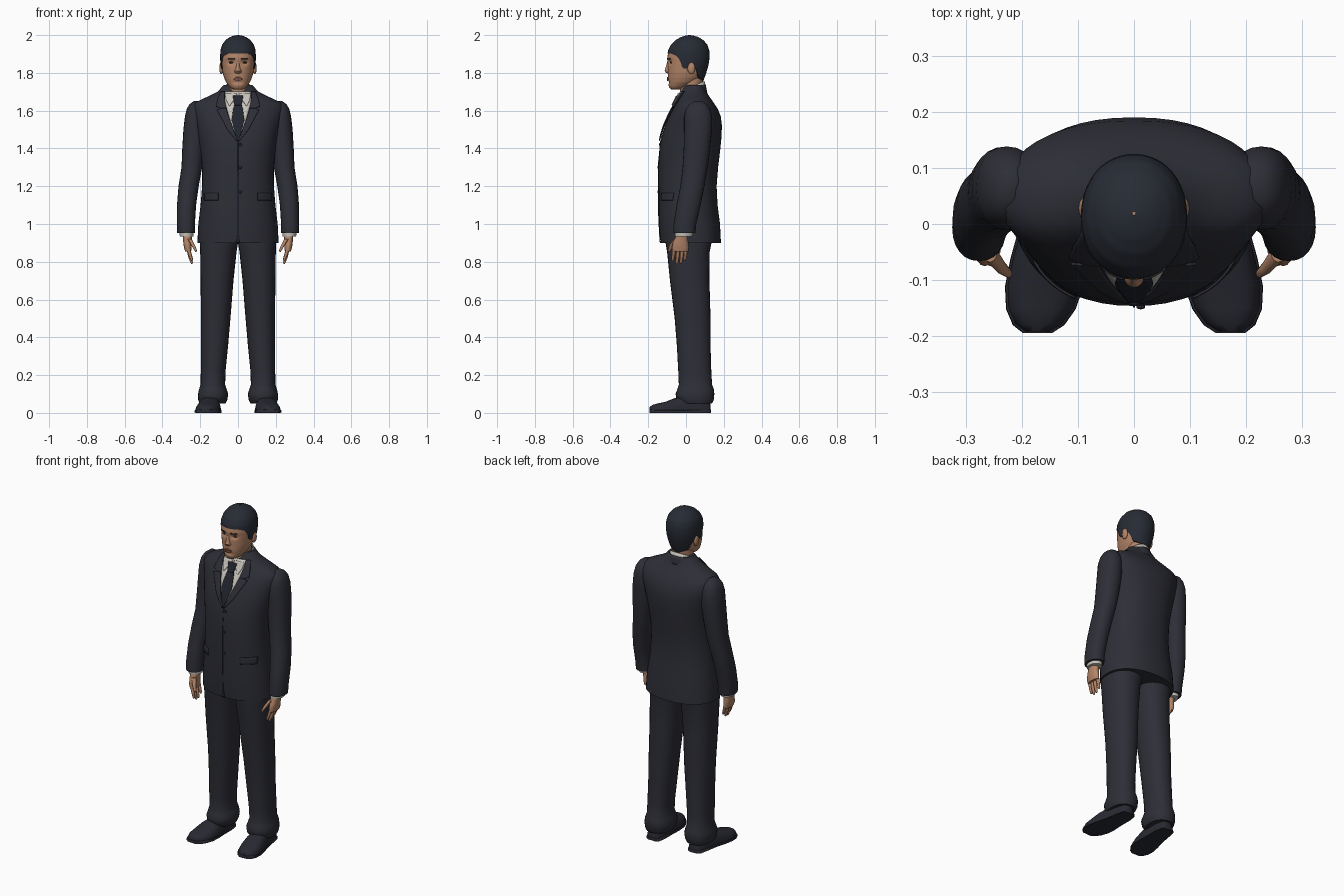
import bpy, bmesh, math
from mathutils import Vector

def material(name, rgb):
    m = bpy.data.materials.new(name)
    m.diffuse_color = (*rgb, 1)
    return m

SUIT = material("charcoal suit", (.027, .028, .038))
TIE = material("dark tie", (.016, .018, .027))
HAIR = material("black hair", (.020, .024, .034))
SHOE = material("black leather", (.022, .023, .032))
SHIRT = material("off white shirt", (.58, .55, .50))
SKIN = material("skin", (.45, .23, .135))
LIP = material("lip", (.32, .14, .09))
EYE = material("dark eye", (.07, .04, .03))

def grid(name, rings, mat, closed=True, caps=True, thick=0, angle=45):
    """Skin a list of point rings into one object."""
    bm = bmesh.new()
    vs = [[bm.verts.new(p) for p in r] for r in rings]
    n = len(rings[0])
    for a, b in zip(vs, vs[1:]):
        for i in range(n if closed else n - 1):
            j = (i + 1) % n
            bm.faces.new((a[i], a[j], b[j], b[i]))
    if closed and caps:
        bm.faces.new(vs[0])
        bm.faces.new(vs[-1])
    bmesh.ops.recalc_face_normals(bm, faces=bm.faces)
    me = bpy.data.meshes.new(name)
    bm.to_mesh(me)
    bm.free()
    me.materials.append(mat)
    me.shade_smooth()
    me.set_sharp_from_angle(angle=math.radians(angle))
    ob = bpy.data.objects.new(name, me)
    bpy.context.collection.objects.link(ob)
    if thick:
        m = ob.modifiers.new("thickness", 'SOLIDIFY')
        m.thickness, m.offset = thick, 0
    return ob

def sample(rows, z):
    """Rows are (z, centre x, half width, front y, back y), sorted by z."""
    z = min(max(z, rows[0][0]), rows[-1][0])
    for a, b in zip(rows, rows[1:]):
        if z <= b[0]:
            t = (z - a[0]) / (b[0] - a[0])
            return [p + (q - p) * t for p, q in zip(a[1:], b[1:])]

def spow(v, e):
    return math.copysign(abs(v) ** e, v)

def point(rows, z, a, n=2.0, s=1):
    cx, hw, yf, yb = sample(rows, z)
    return Vector((s * (cx + hw * spow(math.sin(a), 2 / n)),
                   (yf + yb) / 2 - (yb - yf) / 2 * spow(math.cos(a), 2 / n), z))

def loft(name, rows, mat, n=2.0, s=1, seg=24, zs=None, deform=None, caps=True):
    rows = sorted(rows)
    rings = [[point(rows, z, math.tau * i / seg, n, s) for i in range(seg)]
             for z in (zs or [r[0] for r in rows])]
    if deform:
        rings = [[deform(p) for p in r] for r in rings]
    return grid(name, rings, mat, caps=caps)

def patch(name, rows, mat, body, n, off, s=1, cols=8, thick=.004):
    """Thin plate laid on the front of a lofted body; rows are (z, x0, x1)."""
    rings = []
    for a, b in zip(rows, rows[1:]):
        for k in range(4 if b is not rows[-1] else 5):
            z, x0, x1 = [p + (q - p) * k / 4 for p, q in zip(a, b)]
            cx, hw, yf, yb = sample(body, z)
            ring = []
            for i in range(cols + 1):
                x = x0 + (x1 - x0) * i / cols
                t = min(abs(x) / hw, .97)
                y = (yf + yb) / 2 - (yb - yf) / 2 * (1 - t ** n) ** (1 / n)
                ring.append((s * x, y - off, z))
            rings.append(ring)
    return grid(name, rings, mat, closed=False, thick=thick)

def ball(name, loc, scale, mat):
    rows = [(loc[2] + scale[2] * math.sin(t), loc[0], scale[0] * math.cos(t) + 1e-4,
             loc[1] - scale[1] * math.cos(t) - 1e-4, loc[1] + scale[1] * math.cos(t) + 1e-4)
            for t in [math.pi * (k / 10 - .5) for k in range(11)]]
    return loft(name, rows, mat, seg=16)

# Jacket body
N = 2.25
torso = [(.90, 0, .215, -.135, .185), (1.0, 0, .210, -.144, .18), (1.1, 0, .198, -.145, .167),
         (1.2, 0, .19, -.145, .162), (1.3, 0, .19, -.146, .17), (1.4, 0, .20, -.140, .182),
         (1.46, 0, .21, -.130, .188), (1.52, 0, .222, -.112, .19), (1.57, 0, .235, -.09, .184),
         (1.61, 0, .243, -.07, .168), (1.64, 0, .232, -.052, .148), (1.66, 0, .192, -.042, .134),
         (1.68, 0, .148, -.034, .12), (1.70, 0, .108, -.028, .108), (1.735, 0, .077, -.01, .094)]
loft("jacket_body", torso, SUIT, N, seg=48)

# Shirt front, tie and jacket front details
patch("shirt_front", [(1.45, -.004, .004), (1.55, -.042, .042), (1.64, -.068, .068),
                      (1.70, -.068, .068)], SHIRT, torso, N, .003)
patch("tie_blade", [(1.44, -.004, .004), (1.55, -.034, .034), (1.61, -.025, .025),
                    (1.64, -.017, .017)], TIE, torso, N, .009)
patch("tie_knot", [(1.628, -.016, .016), (1.645, -.022, .022), (1.678, -.027, .027)],
      TIE, torso, N, .015, thick=.008)
patch("front_seam", [(.90, -.012, .010), (.945, -.002, .002), (1.45, -.0015, .0015)],
      TIE, torso, N, .002, cols=2, thick=.003)
for z in (1.17, 1.30, 1.42):
    ball("jacket_button", (.012, sample(torso, z)[2] - .002, z), (.008, .004, .008), TIE)
for s in (1, -1):
    patch("lapel", [(1.44, .002, .008), (1.5, .024, .056), (1.56, .046, .088), (1.605, .060, .112),
                    (1.612, .062, .086)], SUIT, torso, N, .008, s)
    patch("jacket_collar_front", [(1.612, .062, .090), (1.622, .064, .116), (1.66, .070, .108),
                                  (1.70, .070, .092)], SUIT, torso, N, .008, s)
    patch("pocket_flap", [(1.125, .105, .178), (1.165, .105, .178)], SUIT, torso, N, .005, s)
    patch("shirt_collar_flap", [(1.625, .044, .048), (1.655, .022, .062), (1.69, .006, .068)],
          SHIRT, torso, N, .011, s)

# Tilted collars around the neck
def collar(name, mat, r, lo, hi, a0, a1):
    rings = []
    for v in range(4):
        t = v / 3
        ring = []
        for i in range(33):
            a = a0 + (a1 - a0) * i / 32
            b = (1 - math.cos(a)) / 2          # 0 at the front, 1 at the back
            z = lo[0] + (lo[1] - lo[0]) * b + t * (hi[0] - lo[0] + (hi[1] - hi[0] - lo[1] + lo[0]) * b)
            k = r + .010 * (1 - t)
            ring.append((k * math.sin(a), .028 - (k + .002) * math.cos(a), z))
        rings.append(ring)
    grid(name, rings, mat, closed=False, thick=.005)
collar("shirt_collar", SHIRT, .066, (1.645, 1.70), (1.69, 1.757), .08, math.tau - .08)
collar("jacket_collar", SUIT, .072, (1.64, 1.685), (1.675, 1.738), 1.2, math.tau - 1.2)

# Neck and head
loft("neck", [(1.62, 0, .062, -.03, .09), (1.70, 0, .06, -.032, .088), (1.74, 0, .058, -.03, .088),
              (1.82, 0, .06, -.02, .095)], SKIN)
head = [(1.712, 0, .022, -.078, -.035), (1.718, 0, .036, -.086, -.01), (1.73, 0, .048, -.092, .02),
        (1.75, 0, .063, -.095, .06), (1.775, 0, .074, -.096, .085), (1.80, 0, .081, -.096, .098),
        (1.84, 0, .086, -.097, .11), (1.88, 0, .089, -.099, .118), (1.91, 0, .088, -.094, .117),
        (1.94, 0, .08, -.08, .108), (1.965, 0, .06, -.055, .085), (1.98, 0, .03, -.02, .05)]

def sockets(p):
    # eye sockets and the hollow under the lower lip
    d = math.exp(-((abs(p.x) - .034) / .017) ** 2 - ((p.z - 1.856) / .013) ** 2)
    e = .5 * math.exp(-(p.x / .03) ** 2 - ((p.z - 1.75) / .008) ** 2)
    return p + Vector((0, (.013 * (d + e)) if p.y < 0 else 0, 0))
loft("head", head, SKIN, 2.15, seg=72, zs=[1.712 + .268 * k / 54 for k in range(55)], deform=sockets)
loft("nose", [(1.796, 0, .012, -.098, -.07), (1.801, 0, .018, -.106, -.07), (1.811, 0, .019, -.113, -.07),
              (1.822, 0, .013, -.110, -.07), (1.845, 0, .009, -.103, -.07),
              (1.868, 0, .008, -.097, -.07)], SKIN, seg=20)
patch("upper_lip", [(1.768, -.026, .026), (1.777, -.012, .012)], LIP, head, 2.15, .002)
patch("lower_lip", [(1.757, -.012, .012), (1.767, -.024, .024)], LIP, head, 2.15, .003)
for s in (1, -1):
    ball("eye", (s * .034, -.076, 1.855), (.014, .009, .006), EYE)
    ball("ear", (s * .088, .028, 1.825), (.011, .02, .032), SKIN)
    patch("eyebrow", [(1.872, .016, .052), (1.878, .018, .050)], HAIR, head, 2.15, .001, s, thick=.003)

# Hair cap with a hairline that depends on direction
hair = [(1.74, 0, .064, -.09, .085), (1.79, 0, .082, -.095, .104), (1.84, 0, .092, -.099, .119),
        (1.88, 0, .095, -.101, .125), (1.92, 0, .093, -.095, .123), (1.95, 0, .084, -.079, .113),
        (1.975, 0, .065, -.053, .09), (1.99, 0, .042, -.026, .064), (1.997, 0, .022, -.004, .042),
        (2.0, 0, .003, .016, .022)]
LINE = [(0, 1.902), (35, 1.902), (55, 1.892), (68, 1.87), (76, 1.825), (92, 1.822), (100, 1.845),
        (115, 1.82), (130, 1.775), (180, 1.752)]

def hairline(a):
    d = abs((math.degrees(a) + 180) % 360 - 180)
    for p, q in zip(LINE, LINE[1:]):
        if d <= q[0]:
            return p[1] + (q[1] - p[1]) * (d - p[0]) / (q[0] - p[0])
    return LINE[-1][1]
rings = []
for v in [0, 0] + [k / 24 for k in range(1, 25)]:
    ring = []
    for i in range(72):
        a = math.tau * i / 72
        lo = hairline(a)
        p = point(hair, lo + (2 - lo) * (1 - (1 - v) ** 1.6), a, 2.1)
        if not rings:                          # tuck the rim into the head
            p.x, p.y = p.x * .88, .01 + (p.y - .01) * .88
        ring.append(p)
    rings.append(ring)
bpy_hair = grid("hair", rings, HAIR, caps=False)

# Arms, hands, legs and shoes, built for both sides
def limb(rows):
    return [(z, (a + b) / 2, (b - a) / 2, f, k) for z, a, b, f, k in rows]

for s in (1, -1):
    loft("sleeve", limb([(.952, .228, .322, -.066, .05), (1.0, .228, .324, -.066, .054),
                         (1.1, .222, .323, -.05, .078), (1.2, .208, .315, -.03, .098),
                         (1.3, .19, .299, -.018, .115), (1.4, .178, .295, -.012, .128),
                         (1.5, .168, .289, -.01, .138), (1.57, .17, .281, -.01, .138),
                         (1.61, .175, .271, 0, .128), (1.635, .185, .256, .018, .11),
                         (1.65, .205, .235, .045, .085)]), SUIT, 2.2, s)
    loft("shirt_cuff", limb([(.935, .236, .308, -.058, .034), (.965, .234, .312, -.06, .04)]), SHIRT, 2, s)
    loft("palm", limb([(.855, .248, .280, -.072, .012), (.875, .246, .286, -.075, .015),
                       (.905, .244, .290, -.068, .012), (.93, .244, .292, -.056, .01),
                       (.955, .242, .296, -.054, .014)]), SKIN, 2.2, s, 20)
    for k, tip in enumerate((.803, .788, .79, .808)):
        y = -.062 + .0215 * k
        loft("finger", limb([(tip, .241, .247, y - .012, y - .004), (tip + .008, .238, .252, y - .016, y),
                             (tip + .04, .247, .265, y - .013, y + .006),
                             (.875, .254, .274, y - .010, y + .010)]), SKIN, 2, s, 10)
    loft("thumb", limb([(.852, .220, .227, -.092, -.085), (.86, .217, .231, -.096, -.080),
                        (.885, .226, .246, -.09, -.066), (.92, .244, .27, -.068, -.035)]), SKIN, 2, s, 10)
    loft("trouser_leg", limb([(.05, .066, .204, -.03, .138), (.07, .056, .211, -.05, .147),
                              (.10, .052, .212, -.055, .15), (.125, .060, .206, -.046, .148),
                              (.15, .068, .198, -.038, .138), (.22, .066, .197, -.041, .134),
                              (.35, .053, .196, -.048, .13), (.5, .040, .196, -.06, .13),
                              (.7, .024, .198, -.085, .124), (.85, .008, .2, -.1, .125),
                              (.90, 0, .202, -.108, .135), (.97, -.002, .2, -.11, .14)]), SUIT, 2.2, s, 28)
    # Shoe upper and sole: stations (y, centre x, half width, height) along the foot
    foot = [(.13, .138, .022, .045), (.118, .138, .038, .06), (.07, .14, .047, .085), (0, .146, .053, .09),
            (-.06, .153, .063, .078), (-.11, .16, .066, .058), (-.15, .166, .058, .05),
            (-.178, .17, .042, .042), (-.192, .172, .022, .032)]
    for name, grow, hmax in (("shoe_upper", 0, 1), ("shoe_sole", .004, .018)):
        rings = []
        for y, cx, hw, h in foot:
            w, top = hw + grow, min(h, hmax)
            rings.append([(s * (cx - w * spow(math.cos(t), .7)), y * (1 + grow * 3),
                           top * math.sin(t) ** (.75 if hmax == 1 else .2))
                          for t in [math.pi * i / 14 for i in range(14)] + [3.14159]])
        grid(name, rings, SHOE, angle=50)
